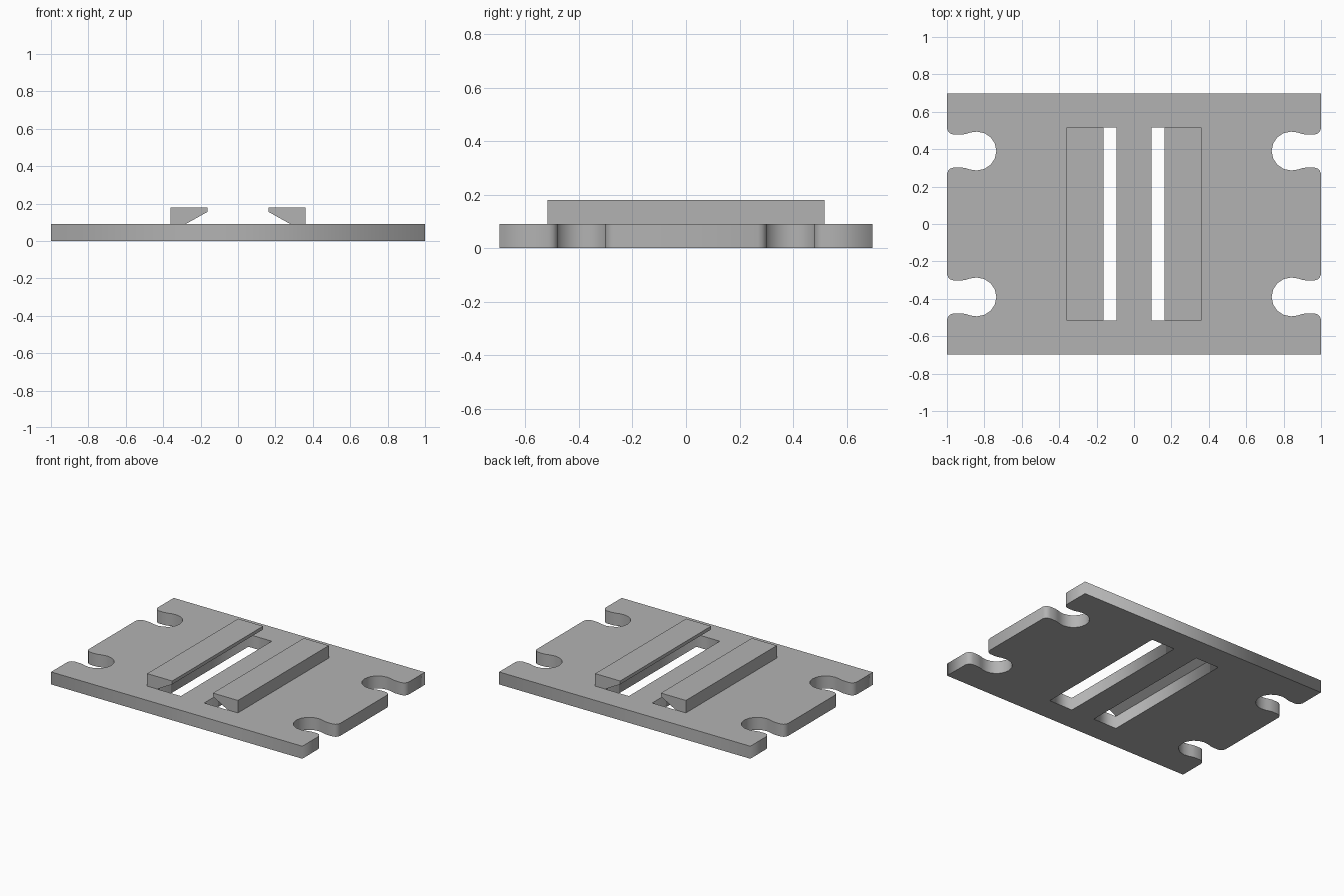
import bpy, bmesh, math

cube = bpy.data.objects.get("Cube")
if cube:
    bpy.data.objects.remove(cube, do_unlink=True)

PLATE_H, RAIL_TOP = 0.09, 0.18
HALF_X, HALF_Y, RAIL_Y = 1.0, 0.697, 0.517
SLOT_IN, SLOT_OUT = 0.093, 0.28

grey = bpy.data.materials.new("light_grey")
grey.use_nodes = True
grey.diffuse_color = (0.45, 0.45, 0.45, 1)
grey.node_tree.nodes["Principled BSDF"].inputs["Base Color"].default_value = grey.diffuse_color


def finish(name, bm):
    bmesh.ops.recalc_face_normals(bm, faces=bm.faces)
    mesh = bpy.data.meshes.new(name)
    bm.to_mesh(mesh)
    bm.free()
    mesh.materials.append(grey)
    obj = bpy.data.objects.new(name, mesh)
    bpy.context.collection.objects.link(obj)
    return obj


def notch(cy):
    """Keyhole notch in the +x edge, listed from low y to high y."""
    lip = [(1.0, 0.122), (0.994, 0.106), (0.983, 0.094), (0.965, 0.088),
           (0.92, 0.088), (0.898, 0.092), (0.876, 0.099)]
    arc = [(0.84 - 0.104 * math.sin(math.pi * i / 8),
            -0.104 * math.cos(math.pi * i / 8)) for i in range(9)]
    pts = [(x, -y) for x, y in lip] + arc + lip[::-1]
    return [(x, cy + y) for x, y in pts]


# Base plate outline with four keyhole notches and two long slots
right = [(HALF_X, -HALF_Y)] + notch(-0.39) + notch(0.39) + [(HALF_X, HALF_Y)]
loops = [right + [(-x, -y) for x, y in right]]
for s in (-1, 1):
    loops.append([(s * SLOT_IN, -RAIL_Y), (s * SLOT_OUT, -RAIL_Y),
                  (s * SLOT_OUT, RAIL_Y), (s * SLOT_IN, RAIL_Y)])

curve = bpy.data.curves.new("plate_outline", "CURVE")
curve.dimensions = "2D"
curve.fill_mode = "BOTH"
curve.extrude = PLATE_H / 2
for loop in loops:
    spline = curve.splines.new("POLY")
    spline.points.add(len(loop) - 1)
    for point, (x, y) in zip(spline.points, loop):
        point.co = (x, y, 0, 1)
    spline.use_cyclic_u = True
outline = bpy.data.objects.new("plate_outline", curve)
bpy.context.collection.objects.link(outline)
bpy.context.view_layer.update()
bm = bmesh.new()
bm.from_mesh(outline.to_mesh())
outline.to_mesh_clear()
bpy.data.objects.remove(outline, do_unlink=True)
bmesh.ops.remove_doubles(bm, verts=bm.verts, dist=0.0005)
bmesh.ops.translate(bm, verts=bm.verts, vec=(0, 0, PLATE_H / 2))
finish("base_plate", bm)

# Hooked clip rails, mirrored either side of the slots
profile = [(0.361, PLATE_H), (0.361, RAIL_TOP), (0.162, RAIL_TOP),
           (0.162, 0.156), (SLOT_OUT, PLATE_H)]
for side, name in ((1, "left_rail"), (-1, "right_rail")):
    bm = bmesh.new()
    face = bm.faces.new([bm.verts.new((side * x, -RAIL_Y, z)) for x, z in profile])
    ext = bmesh.ops.extrude_face_region(bm, geom=[face])
    moved = [v for v in ext["geom"] if isinstance(v, bmesh.types.BMVert)]
    bmesh.ops.translate(bm, verts=moved, vec=(0, 2 * RAIL_Y, 0))
    finish(name, bm)
